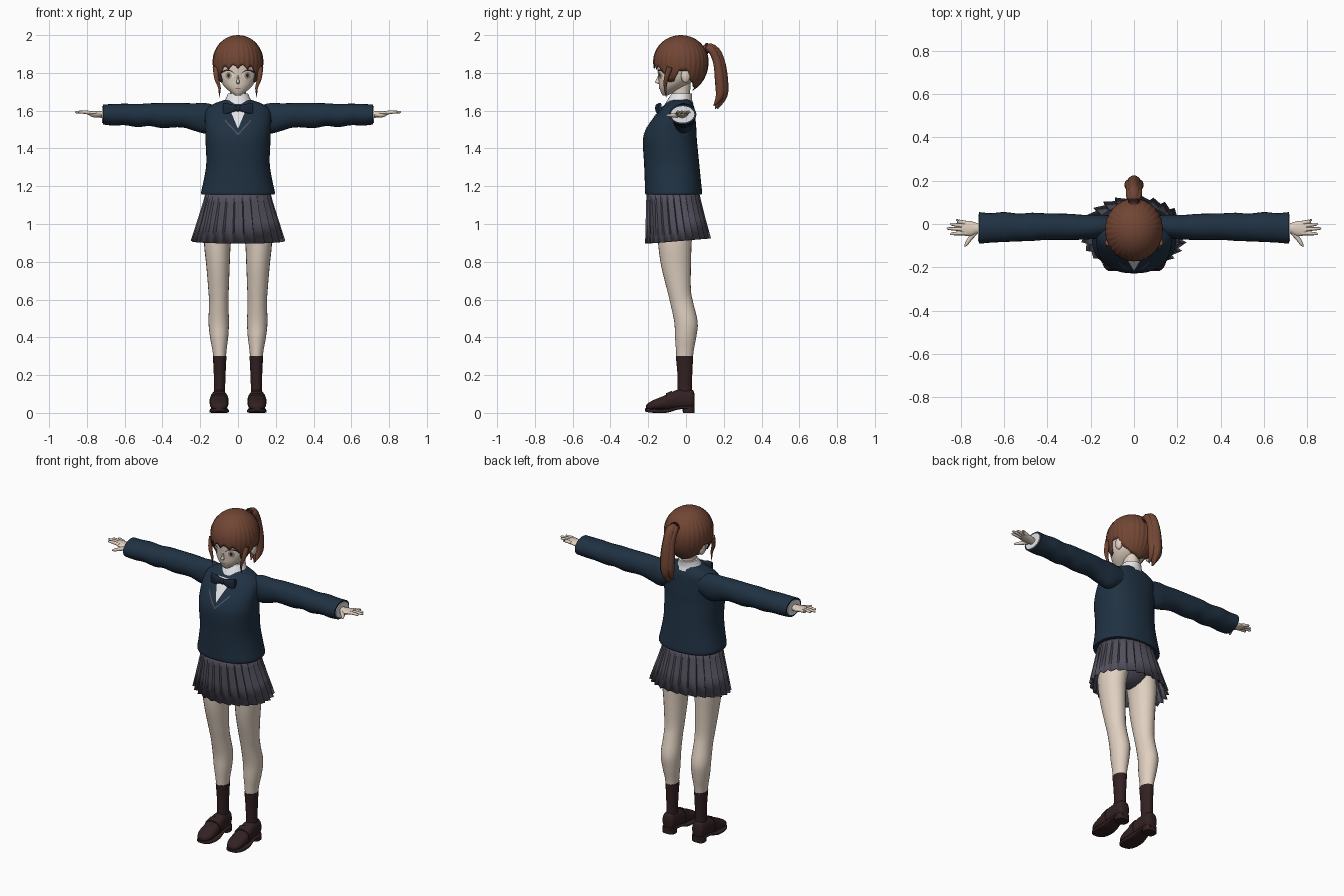
import bpy, bmesh, math
from mathutils import Vector
from mathutils.bvhtree import BVHTree

if "Cube" in bpy.data.objects:
    bpy.data.objects.remove(bpy.data.objects["Cube"])


def material(name, *rgb):
    m = bpy.data.materials.new(name)
    m.use_nodes = True
    m.diffuse_color = (*rgb, 1)
    m.node_tree.nodes["Principled BSDF"].inputs["Base Color"].default_value = (*rgb, 1)
    return m


SKIN = material("skin", .74, .63, .53)
HAIR = material("brown hair", .165, .06, .034)
NAVY = material("navy knit", .014, .031, .055)
GREY = material("grey pleats", .085, .08, .108)
DARK = material("dark leather", .032, .015, .016)
WHITE = material("white cotton", .82, .82, .84)
BOW = material("bow navy", .012, .02, .04)
IRIS = material("amber iris", .45, .33, .18)
LASH = material("dark lash", .03, .018, .015)
LIP = material("lip", .4, .2, .17)


def finish(name, verts, faces, mat, mirror=False, thick=0, angle=50, front=False):
    """Make a mesh object, with optional mirrored twin and thickness."""
    me = bpy.data.meshes.new(name)
    me.from_pydata(verts, [], faces)
    bm = bmesh.new()
    bm.from_mesh(me)
    bmesh.ops.recalc_face_normals(bm, faces=bm.faces)
    if front and sum(f.normal.y for f in bm.faces) > 0:
        bmesh.ops.reverse_faces(bm, faces=bm.faces)
    bm.to_mesh(me)
    bm.free()
    ob = bpy.data.objects.new(name, me)
    bpy.context.collection.objects.link(ob)
    me.materials.append(mat)
    if angle:
        bpy.ops.object.select_all(action='DESELECT')
        ob.select_set(True)
        bpy.context.view_layer.objects.active = ob
        bpy.ops.object.shade_smooth_by_angle(angle=math.radians(angle))
    if thick:
        s = ob.modifiers.new("thickness", 'SOLIDIFY')
        s.thickness = thick
    if mirror:
        ob.modifiers.new("mirror", 'MIRROR').use_mirror_merge = False
    return ob


def smooth_path(points, steps):
    """Catmull-Rom samples through the given vectors."""
    p = [Vector(q) for q in points]
    p = [p[0]] + p + [p[-1]]
    out = []
    for a, b, c, d in zip(p, p[1:], p[2:], p[3:]):
        for k in range(steps):
            t = k / steps
            out.append((b * 2 + (c - a) * t + (a * 2 - b * 5 + c * 4 - d) * t * t
                        + (b * 3 - a - c * 3 + d) * t ** 3) * .5)
    return out + [p[-1]]


def rings(rows, n, cap=True):
    """Faces joining closed rings of n points."""
    f = [(r * n + i, r * n + (i + 1) % n, (r + 1) * n + (i + 1) % n, (r + 1) * n + i)
         for r in range(rows - 1) for i in range(n)]
    if cap:
        f += [tuple(range(n)), tuple(range((rows - 1) * n, rows * n))]
    return f


def loft(name, axis, secs, mat, power=2, n=24, steps=4, **kw):
    """Superellipse sections (position, centre a, centre b, radius a, radius b)."""
    path, verts = smooth_path(secs, steps), []
    for t, a, b, ra, rb in path:
        for i in range(n):
            c, s = math.cos(math.tau * i / n), math.sin(math.tau * i / n)
            u = a + ra * math.copysign(abs(c) ** (2 / power), c)
            w = b + rb * math.copysign(abs(s) ** (2 / power), s)
            verts.append({'x': (t, u, w), 'y': (u, t, w), 'z': (u, w, t)}[axis])
    return finish(name, verts, rings(len(path), n), mat, **kw)


def tube(name, points, mat, flat=1, n=12, **kw):
    """Round tube along points (x, y, z, radius)."""
    path, verts = smooth_path(points, 5), []
    for i, p in enumerate(path):
        d = (path[min(i + 1, len(path) - 1)] - path[max(i - 1, 0)]).xyz.normalized()
        side = d.cross(Vector((0, 1, 0)) if abs(d.x) > .7 else Vector((1, 0, 0))).normalized()
        up = d.cross(side)
        for k in range(n):
            a = math.tau * k / n
            verts.append(p.xyz + p.w * (side * math.cos(a) + up * math.sin(a) * flat))
    return finish(name, verts, rings(len(path), n), mat, **kw)


def ball(name, centre, radii, mat, **kw):
    x, y, z = centre
    secs = [(z - radii[2] * math.cos(a), x, y, radii[0] * math.sin(a) + 1e-4,
             radii[1] * math.sin(a) + 1e-4) for a in (math.pi * k / 10 for k in range(11))]
    return loft(name, 'z', secs, mat, n=20, steps=1, **kw)


def patch(name, target, shape, mat, lift=.002, nu=20, nv=4, **kw):
    """Thin painted plate: shape(u, v) gives x, z, pressed on the target's front."""
    tree = BVHTree.FromPolygons([v.co for v in target.data.vertices],
                                [p.vertices for p in target.data.polygons])
    verts = []
    for j in range(nv + 1):
        for i in range(nu + 1):
            x, z = shape(i / nu, j / nv)
            hit = tree.ray_cast(Vector((x, -1, z)), Vector((0, 1, 0)))[0]
            verts.append((x, (hit.y if hit else -.1) - lift, z))
    w = nu + 1
    faces = [(j * w + i, j * w + i + 1, j * w + w + i + 1, j * w + w + i)
             for j in range(nv) for i in range(nu)]
    return finish(name, verts, faces, mat, front=True, **kw)


def oval(x, z, rx, rz):
    return lambda u, v: (x + rx * (v + .01) * math.cos(u * math.tau),
                         z + rz * (v + .01) * math.sin(u * math.tau))


# Head and face
head = loft("head", 'z', [
    (1.68, 0, -.11, .012, .012), (1.695, 0, -.1, .035, .032), (1.725, 0, -.075, .07, .067),
    (1.76, 0, -.055, .093, .09), (1.8, 0, -.045, .104, .104), (1.86, 0, -.035, .11, .115),
    (1.93, 0, -.03, .09, .1), (1.97, 0, -.03, .04, .05)], SKIN, n=32)
loft("nose", 'z', [(1.742, 0, -.143, .004, .004), (1.75, 0, -.15, .009, .014),
                   (1.765, 0, -.147, .006, .01), (1.79, 0, -.143, .003, .004)], SKIN, n=12)
ball("ears", (.108, -.002, 1.785), (.016, .024, .038), SKIN, mirror=True)
patch("eye_whites", head, oval(.052, 1.785, .031, .021), WHITE, mirror=True)
patch("irises", head, oval(.05, 1.786, .017, .02), IRIS, .003, mirror=True)
patch("pupils", head, oval(.05, 1.787, .007, .011), LASH, .004, mirror=True)
patch("eyelashes", head, lambda u, v: (.018 + .07 * u, 1.79 + .021 * math.sin(math.pi * (.1 + .8 * u))
                                       + .008 * v * (.3 + u)), LASH, .004, mirror=True)
patch("mouth", head, lambda u, v: (.026 * (u - .5), 1.718 + .005 * (v - .5)), LIP)
loft("neck", 'z', [(1.6, 0, -.025, .05, .05), (1.66, 0, -.025, .043, .045),
                   (1.75, 0, -.025, .045, .05)], SKIN)

# Hair cap with pointed fringe and strand grooves
EDGE = [(0, 1.822), (.5, 1.815), (.8, 1.80), (.95, 1.75), (1.25, 1.755), (1.5, 1.81),
        (1.85, 1.81), (2.0, 1.76), (2.4, 1.725), (3.2, 1.705)]


def hair_edge(t):
    for (a, za), (b, zb) in zip(EDGE, EDGE[1:]):
        if a <= t <= b:
            z = za + (zb - za) * (t - a) / (b - a)
            return z + (.022 * abs(math.sin(8 * t)) if t < .9 else 0)


cols, rows, verts = 160, 16, []
for j in range(rows):
    for i in range(cols):
        t = math.tau * i / cols - math.pi
        drop = hair_edge(abs(t)) - 1.86
        phi = (.01 + .99 * j / (rows - 1)) * math.acos(drop / .17)
        r = math.sin(phi) * (1 - .022 * abs(math.sin(t * 15)) * math.sin(phi))
        verts.append((.136 * r * math.sin(t), -.027 - .147 * r * math.cos(t),
                      1.86 + math.cos(phi) * (.14 if phi < math.pi / 2 else .17)))
finish("hair_cap", verts, rings(rows, cols, False) + [tuple(range(cols))], HAIR, thick=.005)
tube("side_locks", [(.118, -.085, 1.83, .016), (.113, -.105, 1.77, .012), (.098, -.11, 1.72, .007),
                    (.1, -.105, 1.67, .001)], HAIR, mirror=True)

# Ponytail made of overlapping strands
for k, (dx, dy, r) in enumerate([(0, 0, 1), (.016, -.008, .75), (-.016, -.008, .75), (0, .012, .7)]):
    tube(f"ponytail_strand_{k + 1}", [
        (0, .095, 1.925, .022 * r), (dx, .14 + dy, 1.925, .027 * r), (dx, .173 + dy, 1.86, .03 * r),
        (dx * 1.2, .187 + dy, 1.76, .034 * r), (dx * 1.2, .187 + dy, 1.68, .029 * r),
        (dx, .155 + dy, 1.61 + abs(dx), .003)], HAIR, n=14)
loft("hair_tie", 'y', [(.1, 0, 1.927, .026, .028), (.117, 0, 1.93, .028, .03)], DARK, steps=1)

# Sweater, shirt front and collar
torso = loft("sweater_body", 'z', [
    (1.155, 0, -.066, .192, .148), (1.17, 0, -.066, .195, .151), (1.22, 0, -.069, .184, .149),
    (1.32, 0, -.076, .168, .146), (1.44, 0, -.085, .172, .143), (1.5, 0, -.079, .174, .134),
    (1.56, 0, -.062, .176, .112), (1.61, 0, -.045, .165, .09), (1.64, 0, -.035, .12, .07),
    (1.66, 0, -.03, .06, .055)], NAVY, power=2.3, n=40)
loft("sleeves", 'x', [
    (.11, -.01, 1.565, .05, .06), (.17, -.012, 1.56, .055, .08), (.23, -.015, 1.566, .057, .073),
    (.3, -.013, 1.576, .06, .064), (.4, -.012, 1.574, .061, .066), (.47, -.013, 1.579, .065, .06),
    (.53, -.016, 1.574, .064, .061), (.6, -.014, 1.58, .069, .057), (.66, -.018, 1.578, .068, .057),
    (.715, -.018, 1.58, .073, .053)], NAVY, mirror=True)
loft("shirt_cuffs", 'x', [(.69, -.018, 1.58, .06, .044), (.72, -.018, 1.58, .062, .044)],
     WHITE, steps=1, mirror=True)
patch("shirt_front", torso, lambda u, v: (.1 * (u - .5) * (1.01 - v), 1.625 - .12 * v), WHITE, .003, nv=12)
patch("neckline_trim", torso, lambda u, v: (.07 * u, 1.47 + .075 * u + .01 * v), GREY, .003, mirror=True)
loft("shirt_collar", 'z', [(1.635, 0, -.036, .085, .075), (1.66, 0, -.032, .067, .064),
                           (1.69, 0, -.022, .054, .055)], WHITE)
loft("bow_wings", 'x', [(0, -.145, 1.613, .01, .012), (.035, -.149, 1.612, .014, .022),
                        (.08, -.138, 1.61, .009, .032)], BOW, power=3, mirror=True)
ball("bow_knot", (0, -.152, 1.613), (.014, .012, .017), BOW)

# Hands
loft("palms", 'x', [(.69, -.018, 1.58, .023, .02), (.725, -.02, 1.58, .025, .018),
                    (.755, -.021, 1.583, .035, .015), (.795, -.019, 1.588, .033, .011)],
     SKIN, n=16, mirror=True)
for name, y0, y1, tip in [("little", .005, .019, .82), ("ring", -.01, -.001, .848),
                          ("middle", -.026, -.021, .862), ("index", -.042, -.045, .848)]:
    tube(f"{name}_fingers", [(.775, y0, 1.587, .01), (.81, (y0 + y1) / 2, 1.592, .009),
                             (tip - .006, y1, 1.592, .006), (tip, y1, 1.591, .001)],
         SKIN, n=8, mirror=True)
tube("thumbs", [(.73, -.035, 1.578, .012), (.755, -.065, 1.575, .011), (.775, -.095, 1.575, .007),
                (.781, -.105, 1.575, .001)], SKIN, n=8, mirror=True)

# Knife-pleated skirt
pleats, verts = 26, []
levels = [(1.19, .165, .135, -.07, .01), (1.12, .182, .145, -.066, .03),
          (1.02, .213, .158, -.055, .05), (.91, .248, .174, -.042, .07)]
for z, rx, ry, cy, depth in levels:
    for i in range(pleats):
        for shift, r in ((0, 1.01), (.14, 1.01 - depth * 1.3)):
            a = math.tau * (i + shift) / pleats
            verts.append((rx * r * math.cos(a), cy + ry * r * math.sin(a),
                          z + (1.19 - z) * .05 * math.sin(a)))
finish("pleated_skirt", verts, rings(len(levels), pleats * 2, False), GREY, thick=.004, angle=15)
ball("shorts", (0, -.055, 1.05), (.15, .11, .12), GREY)

# Legs, socks and loafers
loft("legs", 'z', [
    (.27, .097, -.008, .032, .042), (.33, .098, -.006, .037, .047), (.4, .1, -.002, .048, .056),
    (.48, .102, 0, .054, .062), (.58, .102, -.022, .051, .061), (.65, .103, -.037, .054, .063),
    (.78, .106, -.053, .062, .079), (.9, .109, -.059, .071, .089), (1, .1, -.058, .077, .095),
    (1.12, .09, -.05, .08, .09)], SKIN, mirror=True)
loft("socks", 'z', [(.05, .098, -.003, .032, .042), (.12, .098, -.006, .03, .038),
                    (.2, .097, -.006, .031, .039), (.3, .097, -.008, .036, .046)], DARK, mirror=True)
loft("loafer_uppers", 'y', [
    (.044, .1, .07, .02, .035), (.03, .1, .073, .036, .05), (-.03, .1, .073, .041, .052),
    (-.07, .1, .066, .045, .047), (-.12, .1, .053, .049, .036), (-.17, .1, .042, .047, .027),
    (-.2, .1, .034, .034, .018), (-.212, .1, .03, .015, .01)], DARK, power=2.4, mirror=True)
loft("loafer_straps", 'y', [(-.075, .1, .067, .048, .05), (-.105, .1, .06, .051, .044)],
     DARK, power=2.4, steps=1, mirror=True)
loft("loafer_soles", 'y', [
    (.046, .1, .03, .025, .008), (.02, .1, .03, .04, .008), (-.04, .1, .026, .041, .008),
    (-.1, .1, .011, .05, .01), (-.16, .1, .01, .051, .01), (-.2, .1, .013, .038, .01),
    (-.217, .1, .017, .017, .008)], DARK, power=4, mirror=True)
loft("loafer_heels", 'z', [(0, .1, .014, .038, .031), (.035, .1, .014, .039, .032)],
     DARK, power=3, steps=1, mirror=True)
